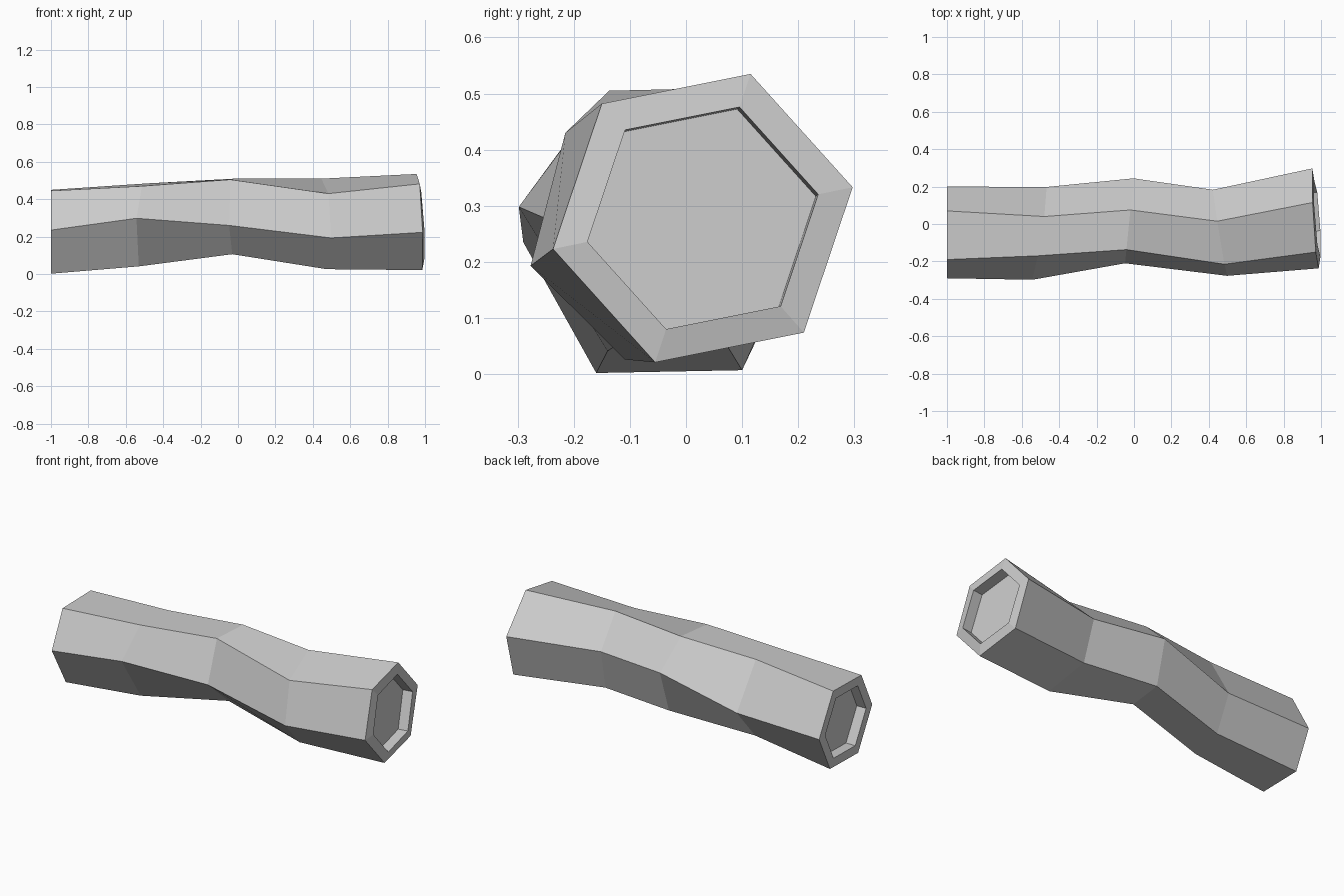
import bpy
import bmesh
from mathutils import Vector

cube = bpy.data.objects.get("Cube")
if cube:
    bpy.data.objects.remove(cube)


def make_material(name, value):
    material = bpy.data.materials.new(name)
    colour = (value, value, value, 1.0)
    material.diffuse_color = colour
    material.use_nodes = True
    material.node_tree.nodes["Principled BSDF"].inputs["Base Color"].default_value = colour
    return material


def hexagon(x, tilt, centre, half):
    """Six corners: three given, three mirrored through the centre; tilt leans the ring."""
    mid = Vector(centre)
    corners = [Vector(p) - mid for p in half]
    corners += [-c for c in corners]
    return [Vector((x + c.dot(Vector(tilt)), mid.x + c.x, mid.y + c.y)) for c in corners]


def scaled(ring, factor):
    """Shrink a ring towards its own centre."""
    mid = sum(ring, Vector()) / len(ring)
    return [mid + (p - mid) * factor for p in ring]


# Cross-sections along the log: x, lean, centre, and the top, upper front and front corners
sections = [
    (-1.0, (0, 0), (-.045, .226), [(.07, .45), (-.19, .445), (-.29, .235)]),
    (-.505, (.16, .05), (-.05, .263), [(.04, .485), (-.17, .47), (-.298, .298)]),
    (-.025, (.1, 0), (.017, .308), [(.075, .51), (-.137, .505), (-.21, .26)]),
    (.46, (-.16, -.02), (-.047, .268), [(.015, .51), (-.215, .43), (-.277, .193)]),
    (.97, (-.055, -.04), (.03, .278), [(.115, .535), (-.15, .482), (-.237, .223)]),
]
outer = [hexagon(*section) for section in sections]

# Hollow ends: a rim, then a shallow wall down to a flat floor
DEPTH = .06
left_rim = scaled(outer[-1], .77)
mid = sum(left_rim, Vector()) / len(left_rim)
for p in left_rim:
    p.x = .98 - .07 * (p.y - mid.y) - .06 * (p.z - mid.z)
left_floor = [p - DEPTH * Vector((1, .07, .06)) for p in left_rim]
right_rim = scaled(outer[0], .77)
right_floor = [p + Vector((DEPTH, 0, 0)) for p in right_rim]

# Skin all rings in order, closing each floor
bm = bmesh.new()
rings = [[bm.verts.new(p) for p in ring]
         for ring in [right_floor, right_rim, *outer, left_rim, left_floor]]
for a, b in zip(rings, rings[1:]):
    for i in range(len(a)):
        j = (i + 1) % len(a)
        bm.faces.new((a[i], a[j], b[j], b[i]))
bm.faces.new(rings[0])
bm.faces.new(rings[-1])
bmesh.ops.recalc_face_normals(bm, faces=bm.faces)

mesh = bpy.data.meshes.new("log")
bm.to_mesh(mesh)
bm.free()
mesh.materials.append(make_material("grey wood", .6))
log = bpy.data.objects.new("log", mesh)
bpy.context.collection.objects.link(log)
